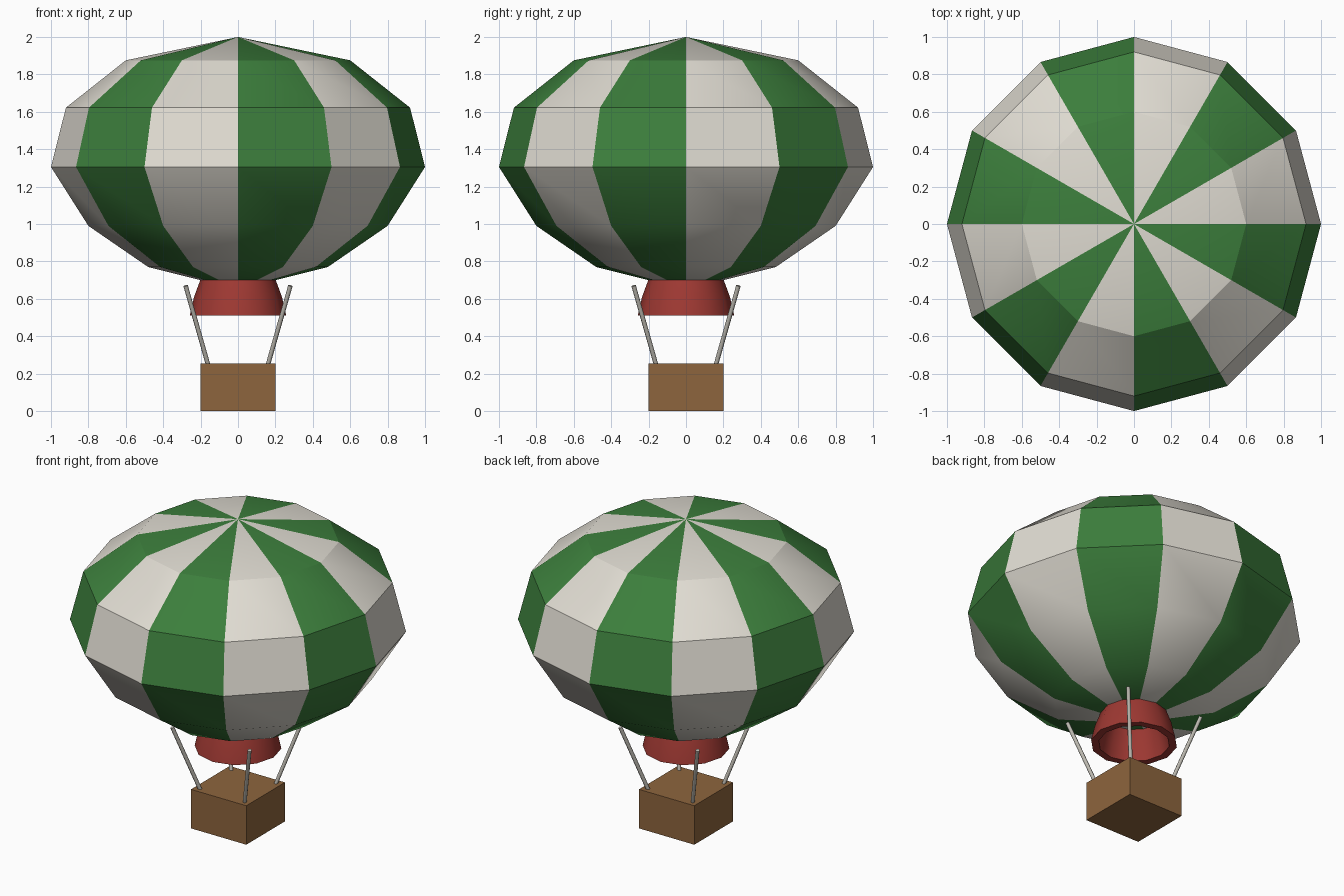
import bpy, bmesh, math
from mathutils import Vector

if "Cube" in bpy.data.objects:
    bpy.data.objects.remove(bpy.data.objects["Cube"], do_unlink=True)


def material(name, rgb):
    m = bpy.data.materials.new(name)
    m.use_nodes = True
    m.diffuse_color = (*rgb, 1)
    m.node_tree.nodes["Principled BSDF"].inputs["Base Color"].default_value = (*rgb, 1)
    return m


cream = material("cream cloth", (0.74, 0.71, 0.64))
green = material("green cloth", (0.045, 0.21, 0.045))
red = material("red skirt cloth", (0.34, 0.04, 0.032))
brown = material("brown wicker", (0.27, 0.13, 0.047))
grey = material("grey rope", (0.50, 0.48, 0.43))

SIDES = 12


def finish(name, bm, mats, smooth_angle=None):
    bmesh.ops.recalc_face_normals(bm, faces=bm.faces)
    mesh = bpy.data.meshes.new(name)
    bm.to_mesh(mesh)
    bm.free()
    ob = bpy.data.objects.new(name, mesh)
    bpy.context.collection.objects.link(ob)
    for m in mats:
        mesh.materials.append(m)
    if smooth_angle:
        bpy.ops.object.select_all(action="DESELECT")
        ob.select_set(True)
        bpy.context.view_layer.objects.active = ob
        bpy.ops.object.shade_smooth_by_angle(angle=math.radians(smooth_angle))
    return ob


def lathe(profile, closed=False):
    """Spin (radius, height) points around z; zero radii merge to a pole."""
    bm = bmesh.new()
    verts = [bm.verts.new((r, 0, z)) for r, z in profile]
    pairs = list(zip(verts, verts[1:] + verts[:1]))
    edges = [bm.edges.new(p) for p in (pairs if closed else pairs[:-1])]
    bmesh.ops.spin(bm, geom=verts + edges, axis=(0, 0, 1), cent=(0, 0, 0),
                   angle=math.tau, steps=SIDES, use_merge=True)
    bmesh.ops.remove_doubles(bm, verts=bm.verts, dist=0.0005)
    return bm


# Envelope: twelve gores, alternating cream and green
bm = lathe([(0, 2.0), (0.6, 1.875), (0.92, 1.622), (1.0, 1.305),
            (0.8, 0.99), (0.48, 0.77), (0.2, 0.7), (0, 0.7)])
for f in bm.faces:
    c = f.calc_center_median()
    gore = int((math.atan2(c.y, c.x) % math.tau) / (math.tau / SIDES))
    f.material_index = gore % 2
finish("envelope", bm, [cream, green], 25)

# Flared skirt with an open mouth and thick wall
bm = lathe([(0.2, 0.705), (0.235, 0.61), (0.258, 0.51),
            (0.212, 0.51), (0.195, 0.6), (0.165, 0.7)], closed=True)
finish("skirt", bm, [red], 31)

# Basket
bm = bmesh.new()
bmesh.ops.create_cube(bm, size=1)
bmesh.ops.scale(bm, vec=(0.4, 0.4, 0.255), verts=bm.verts)
bmesh.ops.translate(bm, vec=(0, 0, 0.1275), verts=bm.verts)
finish("basket", bm, [brown])

# Four ropes leaning outward from the basket corners
for sx, side in ((1, "left"), (-1, "right")):
    for sy, end in ((-1, "front"), (1, "back")):
        low = Vector((sx * 0.158, sy * 0.158, 0.24))
        high = Vector((sx * 0.28, sy * 0.28, 0.67))
        bm = bmesh.new()
        bmesh.ops.create_cone(bm, segments=8, radius1=0.012, radius2=0.012,
                              depth=(high - low).length, cap_ends=True)
        turn = (high - low).to_track_quat("Z", "Y").to_matrix()
        bmesh.ops.rotate(bm, matrix=turn, verts=bm.verts)
        bmesh.ops.translate(bm, vec=(low + high) / 2, verts=bm.verts)
        finish(f"rope_{end}_{side}", bm, [grey], 50)
